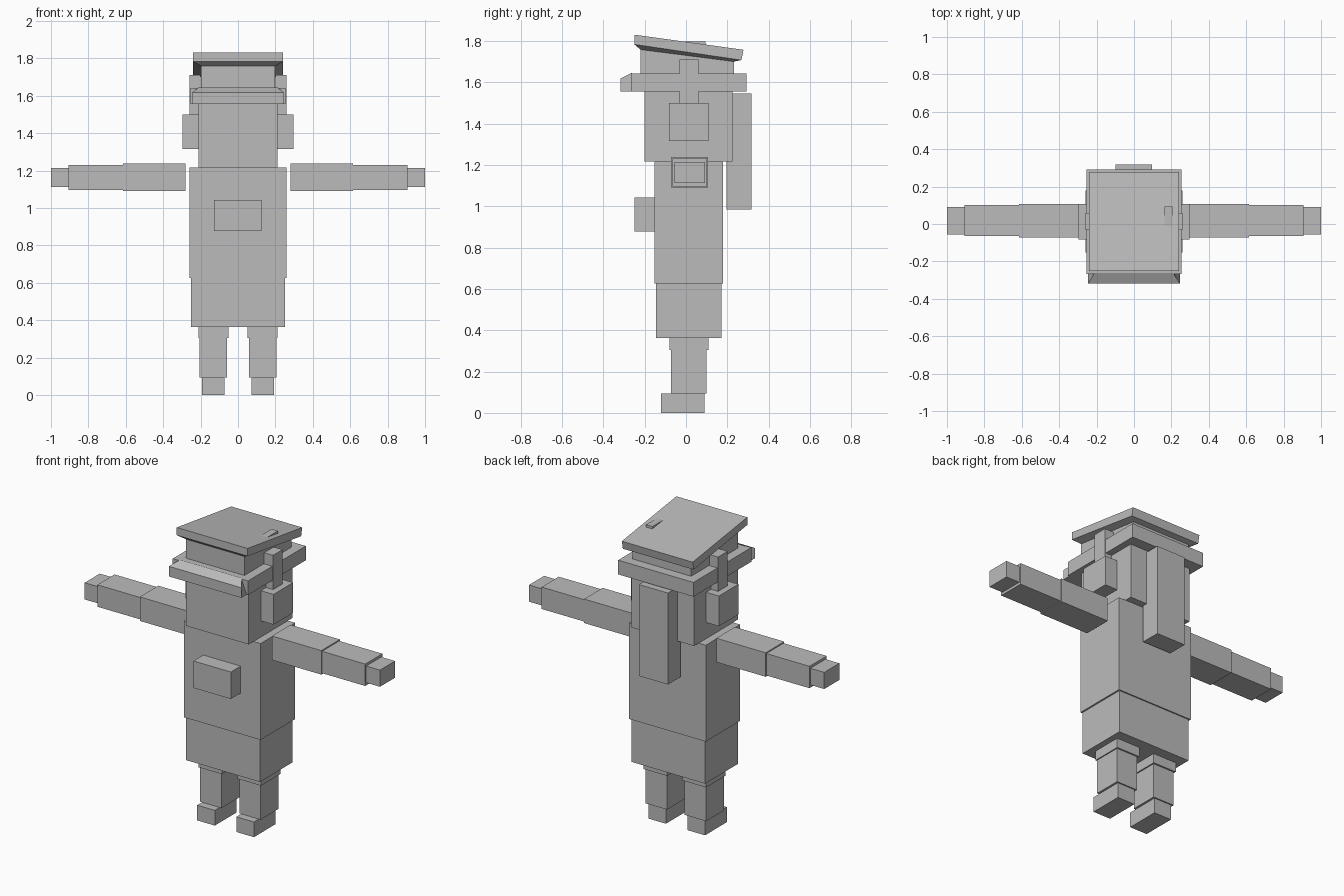
import bpy
import bmesh

grey = bpy.data.materials.new("plain grey")
grey.diffuse_color = (0.5, 0.5, 0.5, 1)

QUADS = [(3, 2, 1, 0), (4, 5, 6, 7), (0, 1, 5, 4),
         (1, 2, 6, 5), (2, 3, 7, 6), (3, 0, 4, 7)]


def solid(name, corners):
    """Six-sided block from a lower and an upper ring of four corners."""
    mesh = bpy.data.meshes.new(name)
    bm = bmesh.new()
    verts = [bm.verts.new(c) for c in corners]
    for q in QUADS:
        bm.faces.new([verts[i] for i in q])
    bmesh.ops.recalc_face_normals(bm, faces=bm.faces)
    bm.to_mesh(mesh)
    bm.free()
    mesh.materials.append(grey)
    obj = bpy.data.objects.new(name, mesh)
    bpy.context.collection.objects.link(obj)
    return obj


def ring(x, y, z_front, z_back):
    """Rectangle that may slope from front to back."""
    return [(x[0], y[0], z_front), (x[1], y[0], z_front),
            (x[1], y[1], z_back), (x[0], y[1], z_back)]


def box(name, x, y, z):
    return solid(name, ring(x, y, z[0], z[0]) + ring(x, y, z[1], z[1]))


def pair(name, x, y, z):
    box("right_" + name, x, y, z)
    box("left_" + name, (-x[1], -x[0]), y, z)


# Legs and feet
pair("foot", (0.073, 0.192), (-0.12, 0.09), (0, 0.093))
pair("lower_leg", (0.06, 0.205), (-0.073, 0.098), (0.093, 0.33))
pair("upper_leg", (0.052, 0.212), (-0.08, 0.108), (0.305, 0.40))

# Body
box("skirt", (-0.25, 0.25), (-0.145, 0.172), (0.363, 0.626))
box("torso", (-0.26, 0.26), (-0.153, 0.18), (0.626, 1.216))
box("chest_pouch", (-0.128, 0.125), (-0.248, -0.15), (0.877, 1.042))

# Arms
pair("upper_arm", (0.28, 0.615), (-0.072, 0.107), (1.09, 1.237))
pair("forearm", (0.615, 0.907), (-0.065, 0.101), (1.096, 1.23))
pair("hand", (0.907, 1.0), (-0.055, 0.091), (1.112, 1.214))

# Head, ears and hanging hair
box("head", (-0.212, 0.212), (-0.2, 0.225), (1.216, 1.6))
pair("ear", (0.2, 0.298), (-0.082, 0.108), (1.315, 1.5))
pair("ear_strap", (0.2, 0.26), (-0.032, 0.06), (1.5, 1.71))
box("hair_tail", (-0.1, 0.097), (0.195, 0.317), (0.985, 1.545))

# Hat brim, peak and crown
box("hat_band", (-0.255, 0.255), (-0.267, 0.292), (1.555, 1.642))
solid("hat_peak", [(-0.245, -0.318, 1.555), (0.245, -0.318, 1.555),
                   (0.245, -0.25, 1.555), (-0.245, -0.25, 1.555),
                   (-0.245, -0.318, 1.617), (0.245, -0.318, 1.617),
                   (0.21, -0.262, 1.645), (-0.21, -0.262, 1.645)])
crown = ((-0.198, 0.198), (-0.22, 0.233))
solid("hat_crown", ring(*crown, 1.63, 1.63) + ring(*crown, 1.758, 1.705))

# Sloping hat top with a tapered underside
solid("hat_top_taper", ring(*crown, 1.758, 1.70)
      + ring((-0.24, 0.24), (-0.25, 0.268), 1.783, 1.707))
solid("hat_top", ring((-0.24, 0.24), (-0.25, 0.268), 1.783, 1.707)
      + ring((-0.24, 0.24), (-0.25, 0.278), 1.83, 1.757))
box("hat_button", (0.162, 0.205), (-0.02, 0.094), (1.74, 1.797))
